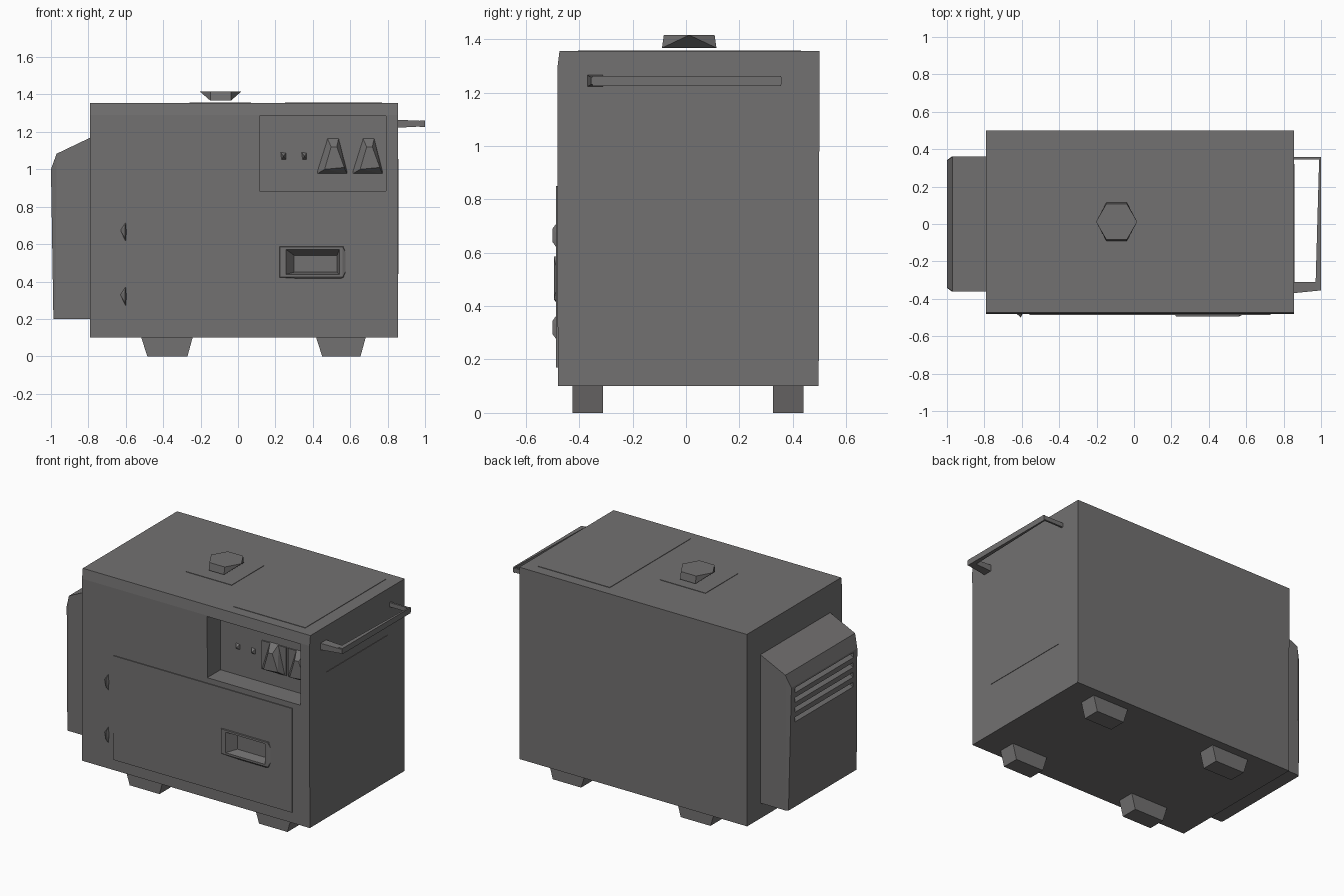
import bpy, bmesh, math
from mathutils import Vector

if "Cube" in bpy.data.objects:
    bpy.data.objects.remove(bpy.data.objects["Cube"])

grey = bpy.data.materials.new("casing_grey")
grey.diffuse_color = (0.17, 0.165, 0.165, 1)
grey.use_nodes = True
grey.node_tree.nodes["Principled BSDF"].inputs["Base Color"].default_value = grey.diffuse_color


def hull(name, pts):
    """Convex flat-faced solid around the given points."""
    bm = bmesh.new()
    for p in pts:
        bm.verts.new(p)
    bmesh.ops.convex_hull(bm, input=bm.verts[:])
    bmesh.ops.dissolve_limit(bm, angle_limit=0.01, verts=bm.verts[:], edges=bm.edges[:])
    bmesh.ops.recalc_face_normals(bm, faces=bm.faces[:])
    me = bpy.data.meshes.new(name)
    bm.to_mesh(me)
    bm.free()
    me.materials.append(grey)
    ob = bpy.data.objects.new(name, me)
    bpy.context.collection.objects.link(ob)
    return ob


def box(name, x0, x1, y0, y1, z0, z1):
    return hull(name, [(x, y, z) for x in (x0, x1) for y in (y0, y1) for z in (z0, z1)])


def front_rect(x0, x1, z0, z1, y):
    return [(x, y, z) for x in (x0, x1) for z in (z0, z1)]


def cut(ob, cutter):
    """Subtract the cutter and remove it."""
    cutter.hide_render = True
    m = ob.modifiers.new("cut", 'BOOLEAN')
    m.operation, m.solver, m.object = 'DIFFERENCE', 'EXACT', cutter
    bpy.context.view_layer.objects.active = ob
    bpy.ops.object.modifier_apply(modifier=m.name)
    bpy.data.objects.remove(cutter, do_unlink=True)


# main casing with a recessed control bay
profile = [(-0.48, 0.10), (-0.482, 1.29), (-0.474, 1.355), (0.50, 1.355), (0.497, 0.10)]
casing = hull("casing", [(x, y, z) for x in (-0.79, 0.855) for y, z in profile])
cut(casing, box("bay_cutter", 0.115, 0.79, -0.6, -0.345, 0.885, 1.285))

# side door with a handle pocket, which also goes into the casing
door = box("door", -0.56, 0.73, -0.487, -0.47, 0.17, 0.85)
frame = hull("door_handle_frame", front_rect(0.215, 0.57, 0.415, 0.59, -0.47)
             + front_rect(0.225, 0.56, 0.425, 0.585, -0.495)
             + [(0.60, -0.475, 0.50), (0.53, -0.475, 0.40)])
for part in (casing, door, frame):
    cut(part, hull("pocket_cutter", front_rect(0.245, 0.545, 0.435, 0.58, -0.51)
                   + front_rect(0.30, 0.53, 0.45, 0.54, -0.435)))

# door hinges
for i, z in enumerate((0.665, 0.32)):
    hull(f"door_hinge_{i + 1}", [(-0.60, -0.478, z + 0.055), (-0.60, -0.478, z - 0.055),
                                 (-0.63, -0.478, z + 0.01), (-0.595, -0.478, z),
                                 (-0.605, -0.50, z + 0.025), (-0.605, -0.50, z - 0.025)])

# sockets and knobs in the control bay
for i, x in enumerate((0.508, 0.698)):
    box(f"socket_plate_{i + 1}", x - 0.09, x + 0.087, -0.353, -0.34, 0.975, 1.16)
    hull(f"socket_cover_{i + 1}", front_rect(x - 0.085, x + 0.075, 0.975, 0.99, -0.35)
         + front_rect(x - 0.03, x + 0.03, 1.15, 1.165, -0.35)
         + [(x - 0.045, -0.40, 1.0), (x + 0.06, -0.40, 1.01),
            (x - 0.01, -0.40, 1.12), (x + 0.02, -0.40, 1.12)])
for i, x in enumerate((0.243, 0.355)):
    hull(f"control_knob_{i + 1}", [(x - 0.018, -0.34, 1.095), (x + 0.015, -0.34, 1.09),
                                   (x + 0.015, -0.34, 1.05), (x - 0.012, -0.34, 1.05),
                                   (x, -0.37, 1.07)])

# flat panels on the top and right side
box("fuel_cap_panel", -0.26, 0.07, -0.165, 0.17, 1.35, 1.358)
box("top_hatch", 0.25, 0.77, -0.405, 0.43, 1.35, 1.358)
box("side_panel", 0.85, 0.858, -0.31, 0.32, 0.44, 1.055)

# hexagonal fuel cap
cap = [(-0.093 + 0.11 * math.cos(a * math.pi / 3), 0.012 + 0.11 * math.sin(a * math.pi / 3), 1.415)
       for a in range(6)]
hull("fuel_cap", cap + [(x, y, 1.367) for x in (-0.148, -0.038) for y in (-0.09, 0.114)])

# feet
for xi, (x0, x1) in enumerate(((-0.52, -0.24), (0.415, 0.685))):
    for yi, (y0, y1) in enumerate(((-0.425, -0.31), (0.325, 0.44))):
        hull(f"foot_{xi * 2 + yi + 1}",
             [(x, y, 0.11) for x in (x0, x1) for y in (y0, y1)]
             + [(x, y, 0) for x in (x0 + 0.035, x1 - 0.03) for y in (y0, y1)])

# exhaust hood on the left with sloped louvre slots
hood = hull("exhaust_hood", [(x, s * y, z) for s in (-1, 1) for x, y, z in (
    (-0.78, 0.36, 0.20), (-0.78, 0.36, 1.174), (-0.97, 0.36, 1.083), (-0.975, 0.36, 0.20),
    (-1.0, 0.34, 1.0), (-0.987, 0.352, 0.20))])
for i in range(4):
    z = 0.75 + i * 0.065
    cut(hood, hull("slot_cutter", [(x, y, zz) for y in (-0.30, 0.30) for x, zz in (
        (-1.02, z - 0.005), (-0.95, z + 0.042), (-1.02, z + 0.042))]))

# carrying handle on the right
hull("handle_arm_front", [(0.85, y, z) for y in (-0.37, -0.31) for z in (1.222, 1.265)]
     + [(1.0, y, z) for y in (-0.355, -0.31) for z in (1.23, 1.258)])
hull("handle_bar", [(x, -0.35, z) for x in (0.97, 1.0) for z in (1.225, 1.262)]
     + [(x, 0.355, z) for x in (0.99, 1.0) for z in (1.225, 1.262)])
hull("handle_arm_back", [(x, y, z) for x in (0.85, 1.0) for y in (0.345, 0.358)
                         for z in (1.23, 1.258)])
